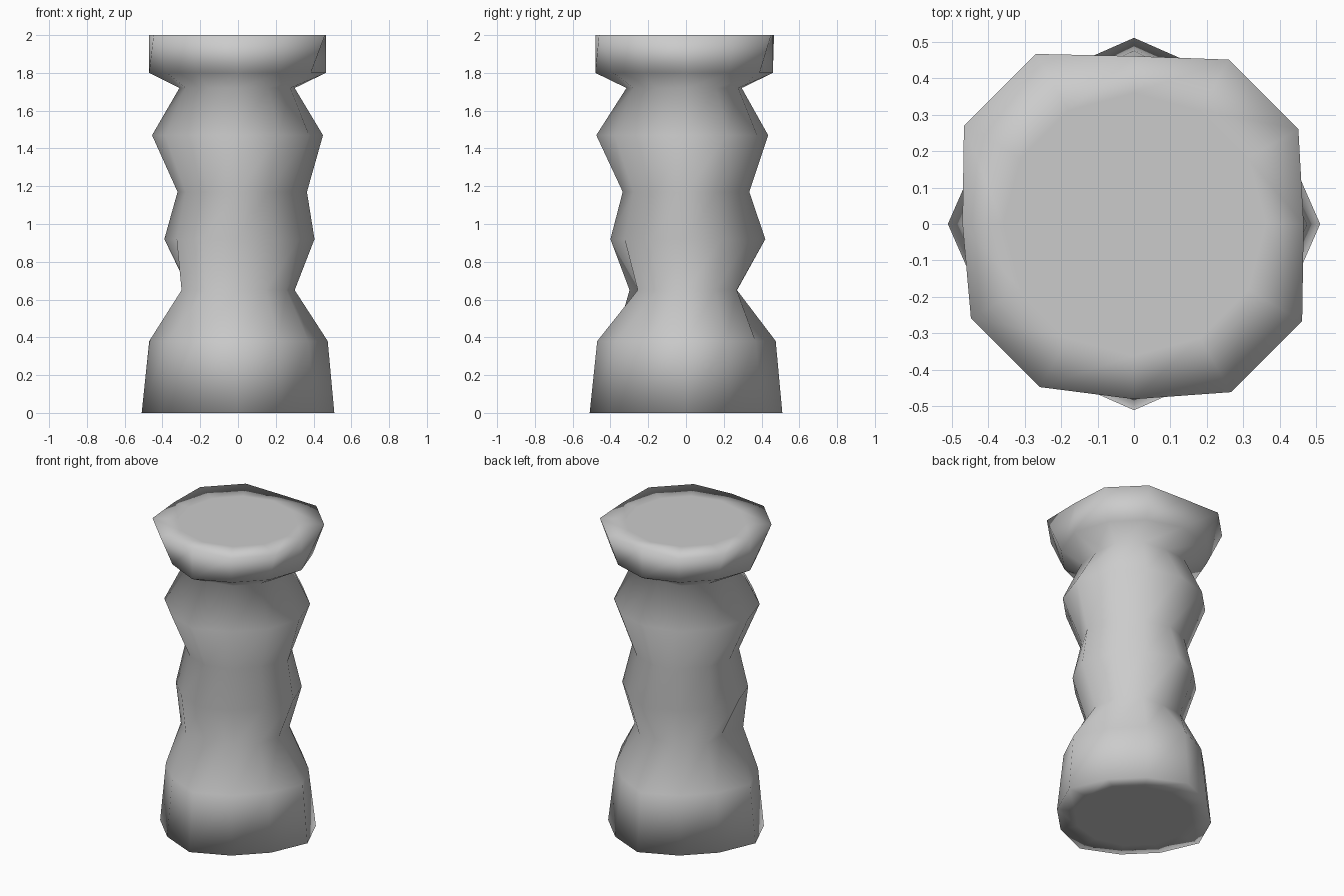
import bpy, bmesh, math

if "Cube" in bpy.data.objects:
    bpy.data.objects.remove(bpy.data.objects["Cube"])

SIDES = 12
# each level: height, radius on the +x, +y, -x, -y ridges,
# radius of the columns in the four quadrants between the ridges
LEVELS = [
    (0.00, (0.51, 0.51, 0.51, 0.51), (0.47,) * 4),
    (0.38, (0.475, 0.475, 0.47, 0.47), (0.425, 0.43, 0.435, 0.43)),
    (0.65, (0.30, 0.27, 0.26, 0.24), (0.31, 0.295, 0.345, 0.295)),
    (0.92, (0.405, 0.42, 0.39, 0.40), (0.385, 0.38, 0.375, 0.375)),
    (1.17, (0.365, 0.335, 0.32, 0.335), (0.325, 0.32, 0.32, 0.32)),
    (1.47, (0.45, 0.435, 0.455, 0.475), (0.435, 0.435, 0.445, 0.435)),
    (1.72, (0.30, 0.295, 0.31, 0.315), (0.32,) * 4),
    (1.80, (0.465, 0.46, 0.47, 0.48), (0.45, 0.445, 0.435, 0.445)),
    (2.00, (0.465, 0.46, 0.47, 0.48), (0.52, 0.538, 0.516, 0.532)),
]


def add_ring(bm, z, ridges, between):
    ring = []
    for i in range(SIDES):
        a = 2 * math.pi * i / SIDES
        r = (between if i % 3 else ridges)[i // 3]
        ring.append(bm.verts.new((r * math.cos(a), r * math.sin(a), z)))
    return ring


def bridge(bm, low, high):
    for i in range(SIDES):
        j = (i + 1) % SIDES
        bm.faces.new((low[i], low[j], high[j], high[i]))


# turned pillar body with flat inset caps
bm = bmesh.new()
cap = (0.36,) * 4
rings = [add_ring(bm, 0.0, cap, cap)]
rings += [add_ring(bm, *level) for level in LEVELS]
rings.append(add_ring(bm, 2.0, cap, cap))
for low, high in zip(rings, rings[1:]):
    bridge(bm, low, high)
bm.faces.new(rings[0][::-1])
bm.faces.new(rings[-1])
for f in bm.faces:
    f.smooth = True
bmesh.ops.recalc_face_normals(bm, faces=bm.faces)

mesh = bpy.data.meshes.new("pillar")
bm.to_mesh(mesh)
bm.free()
pillar = bpy.data.objects.new("pillar", mesh)
bpy.context.collection.objects.link(pillar)
